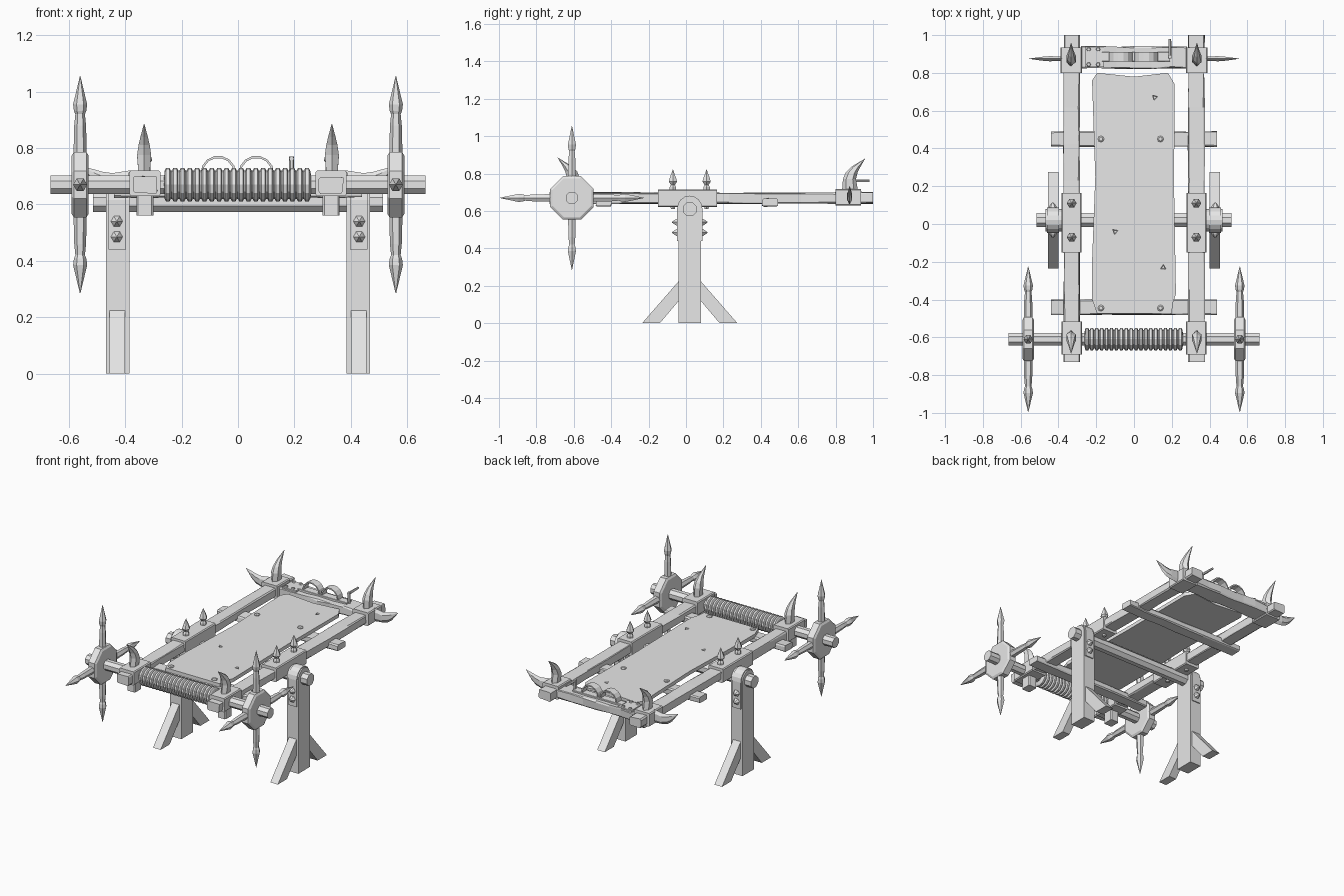
import bpy, bmesh, random
from math import pi, sin, cos
from mathutils import Vector

random.seed(4)
cube = bpy.data.objects.get("Cube")
if cube:
    bpy.data.objects.remove(cube)

grey = bpy.data.materials.new("plain_grey")
grey.use_nodes = True
grey.diffuse_color = (0.8, 0.8, 0.8, 1)
grey.node_tree.nodes["Principled BSDF"].inputs["Base Color"].default_value = (0.8, 0.8, 0.8, 1)


def loft(name, rings):
    """Skin a list of equal point rings and cap both ends."""
    bm = bmesh.new()
    rows = [[bm.verts.new(p) for p in ring] for ring in rings]
    n = len(rows[0])
    for a, b in zip(rows, rows[1:]):
        for i in range(n):
            j = (i + 1) % n
            bm.faces.new((a[i], a[j], b[j], b[i]))
    bm.faces.new(rows[0][::-1])
    bm.faces.new(rows[-1])
    bmesh.ops.recalc_face_normals(bm, faces=bm.faces)
    mesh = bpy.data.meshes.new(name)
    bm.to_mesh(mesh)
    bm.free()
    mesh.materials.append(grey)
    obj = bpy.data.objects.new(name, mesh)
    bpy.context.collection.objects.link(obj)
    return obj


def lathe(name, profile, origin, direction, sides=8, turn=0.0):
    """Spin (distance, radius) pairs about a direction."""
    quat = Vector(direction).to_track_quat('Z', 'Y')
    rings = []
    for d, r in profile:
        angles = [2 * pi * (i + turn) / sides for i in range(sides)]
        rings.append([Vector(origin) + quat @ Vector((r * cos(a), r * sin(a), d)) for a in angles])
    return loft(name, rings)


def beam(name, lo, hi, axis=0, cuts=1, wobble=0.0, chamfer=0.006):
    """Chamfered box along an axis, with optional hand-hewn unevenness."""
    others = [k for k in range(3) if k != axis]
    (a0, b0), (a1, b1) = [[v[k] for k in others] for v in (lo, hi)]
    c = chamfer
    section = [(a0 + c, b0), (a1 - c, b0), (a1, b0 + c), (a1, b1 - c),
               (a1 - c, b1), (a0 + c, b1), (a0, b1 - c), (a0, b0 + c)]
    rings = []
    for i in range(cuts + 1):
        ring = []
        for a, b in section:
            p = Vector()
            p[axis] = lo[axis] + (hi[axis] - lo[axis]) * i / cuts
            p[others[0]] = a + random.uniform(-wobble, wobble)
            p[others[1]] = b + random.uniform(-wobble, wobble)
            ring.append(p)
        rings.append(ring)
    return loft(name, rings)


def side_beam(name, s, x0, x1, y0, y1, z0, z1, **kw):
    """Beam on one side, given for +x and flipped by s."""
    xs = sorted((s * x0, s * x1))
    return beam(name, (xs[0], y0, z0), (xs[1], y1, z1), **kw)


def prism(name, outline, x0, x1):
    """Extrude a (y, z) outline along x."""
    return loft(name, [[Vector((x, y, z)) for y, z in outline] for x in (x0, x1)])


def arch(bottom, half):
    """Upright with a round top, around the tilt axle."""
    top = [(0.02 + half * cos(pi * i / 8), 0.615 + half * sin(pi * i / 8)) for i in range(9)]
    return [(0.02 - half, bottom), (0.02 + half, bottom)] + top


def horn(name, base, out, up, across, bend=1.0, thin=1.0):
    """Curved horn: (drift, height, half depth, half thickness) stations."""
    base, out, up, across = map(Vector, (base, out, up, across))
    stations = [(0, -0.01, 0.043, 0.02), (-0.003, 0.055, 0.035, 0.025), (0.008, 0.09, 0.032, 0.02),
                (0.03, 0.12, 0.025, 0.013), (0.08, 0.165, 0.001, 0.001)]
    rings = []
    for d, h, a, b in stations:
        b *= thin
        shape = [(a, 0), (a * 0.5, b), (-a * 0.5, b), (-a, 0), (-a * 0.5, -b), (a * 0.5, -b)]
        rings.append([base + up * h + out * (d * bend + u) + across * v for u, v in shape])
    return loft(name, rings)


STUD = [(-0.005, 0.021), (0.006, 0.021), (0.016, 0.014), (0.03, 0.002)]
SPIKE = [(-0.01, 0.02), (0.012, 0.02), (0.025, 0.013), (0.042, 0.026), (0.06, 0.02), (0.106, 0.001)]
SPOKE = [(0.09, 0.024), (0.21, 0.021), (0.25, 0.017), (0.262, 0.022), (0.285, 0.025), (0.385, 0.001)]

WINCH = Vector((0, -0.61, 0.67))

for s, side in ((1, "left"), (-1, "right")):
    # Leg, iron strap and studs
    prism(f"{side}_leg", arch(0, 0.06), s * 0.385, s * 0.468)
    prism(f"{side}_leg_strap", arch(0.44, 0.067), s * 0.398, s * 0.46)
    for z in (0.485, 0.54):
        for d in (-1, 1):
            lathe(f"{side}_strap_stud", STUD, (s * 0.43, 0.02 + d * 0.065, z), (0, d, 0), 6)

    # Splayed leg braces
    for d in (-1, 1):
        outline = [(0.255, 0), (0.16, 0), (0.05, 0.13), (0.05, 0.235)]
        prism(f"{side}_leg_brace", [(0.02 + d * y, z) for y, z in outline], s * 0.4, s * 0.455)

    # Long rail and its iron sleeves
    side_beam(f"{side}_rail", s, 0.287, 0.373, -0.73, 1.0, 0.64, 0.698, axis=1, cuts=9, wobble=0.003)
    side_beam(f"{side}_middle_sleeve", s, 0.278, 0.385, -0.15, 0.165, 0.622, 0.715, axis=1)
    side_beam(f"{side}_front_sleeve", s, 0.275, 0.385, -0.69, -0.515, 0.63, 0.72, axis=1)
    side_beam(f"{side}_back_sleeve", s, 0.275, 0.39, 0.8, 0.935, 0.63, 0.717, axis=1)
    side_beam(f"{side}_front_peg", s, 0.3, 0.36, -0.645, -0.575, 0.56, 0.64, axis=2)
    for y in (-0.07, 0.11):
        lathe(f"{side}_sleeve_spike", SPIKE, (s * 0.33, y, 0.715), (0, 0, 1), 6)
        lathe(f"{side}_sleeve_bolt", [(0, 0.015), (0.012, 0.012)], (s * 0.33, y, 0.624), (0, 0, -1), 6)

    # Horns on the corners
    horn(f"{side}_front_horn", (s * 0.333, -0.605, 0.72), (0, -1, 0), (0, 0, 1), (1, 0, 0))
    horn(f"{side}_back_horn", (s * 0.333, 0.877, 0.715), (0, 1, 0), (0, 0, 1), (1, 0, 0))
    horn(f"{side}_outer_horn", (s * 0.39, 0.875, 0.678), (0, 0, 1), (s, 0, 0), (0, 1, 0), 0.7, 0.55)

    # Spiked winch wheel
    hub = WINCH + Vector((s * 0.56, 0, 0))
    lathe(f"{side}_wheel", [(-0.03, 0.112), (-0.022, 0.126), (0.022, 0.126), (0.03, 0.112)],
          hub, (s, 0, 0), 8, 0.5)
    for d in ((0, 1, 0), (0, -1, 0), (0, 0, 1), (0, 0, -1)):
        lathe(f"{side}_wheel_spoke", SPOKE, hub, d, 6)

# Winch axle and tilt axle
lathe("winch_axle", [(-0.665, 0.035), (0.665, 0.035)], WINCH, (1, 0, 0), 8, 0.5)
lathe("tilt_axle", [(-0.515, 0.04), (0.515, 0.04)], (0, 0.02, 0.61), (1, 0, 0), 8, 0.5)

# Rope coil wound on the winch
turns, pitch = 20, 0.026
coil = [(-0.262, 0.03)]
for i in range(turns):
    start = -0.262 + i * pitch
    coil += [(start + 0.002, 0.05), (start + 0.007, 0.06), (start + 0.019, 0.06), (start + 0.024, 0.05)]
coil.append((0.26, 0.03))
lathe("rope_coil", coil, WINCH, (1, 0, 0), 12)

# Slats under the bed
for y in (-0.44, 0.45):
    beam("cross_slat", (-0.44, y - 0.04, 0.625), (0.44, y + 0.04, 0.666), cuts=6, wobble=0.003)

# Worn bed board with uneven ends
outline = [(-0.195, -0.475), (0.2, -0.475), (0.205, -0.42), (0.222, -0.37), (0.212, 0.2), (0.215, 0.74),
           (0.18, 0.8), (0, 0.78), (-0.195, 0.8), (-0.222, 0.76), (-0.205, 0.25), (-0.222, -0.2), (-0.222, -0.4)]
board = loft("bed_board", [[Vector((x, y, z)) for x, y in outline] for z in (0.664, 0.688)])

# Chips knocked out of the board
for x, y in ((0.11, 0.67), (-0.1, -0.04), (0.155, -0.23)):
    chip = lathe("chip_cutter", [(0, 0.012), (0.03, 0.024)], (x, y, 0.676), (0, 0, 1), 3, random.random())
    chip.hide_render = True
    cut = board.modifiers.new("chip", 'BOOLEAN')
    cut.operation, cut.object, cut.solver = 'DIFFERENCE', chip, 'EXACT'
    bpy.context.view_layer.update()
    carved = bpy.data.meshes.new_from_object(board.evaluated_get(bpy.context.evaluated_depsgraph_get()))
    board.modifiers.clear()
    board.data = carved
    bpy.data.objects.remove(chip)

# Bolts holding the board
for x in (-0.175, 0.14):
    for y in (-0.445, 0.45):
        lathe("board_bolt", [(0, 0.017), (0.008, 0.017), (0.013, 0.01)], (x, y, 0.685), (0, 0, 1), 8)

# Back crossbeam with end plate
beam("back_crossbeam", (-0.28, 0.825, 0.64), (0.28, 0.94, 0.695), cuts=6, wobble=0.005)
beam("shackle_plate", (-0.26, 0.83, 0.69), (-0.16, 0.94, 0.705), chamfer=0.002)
for x in (-0.24, -0.19):
    for y in (0.845, 0.925):
        lathe("plate_bolt", [(0, 0.012), (0.01, 0.009)], (x, y, 0.704), (0, 0, 1), 6)

# Iron wrist bands
beam("shackle_bar", (-0.17, 0.86, 0.69), (0.19, 0.91, 0.708), chamfer=0.002)
for cx in (-0.07, 0.065):
    rings = []
    for i in range(8):
        a = pi * i / 7
        rings.append([Vector((cx + r * cos(a), y, 0.71 + r * sin(a)))
                      for r, y in ((0.055, 0.86), (0.063, 0.86), (0.063, 0.91), (0.055, 0.91))])
    loft("wrist_band", rings)

# Locking pin with bent handle
lathe("lock_pin", [(0, 0.009), (0.085, 0.009)], (0.19, 0.885, 0.685), (0, 0, 1), 6)
lathe("lock_handle", [(0, 0.009), (0.105, 0.007)], (0.19, 0.875, 0.762), (0, 1, 0), 6)
